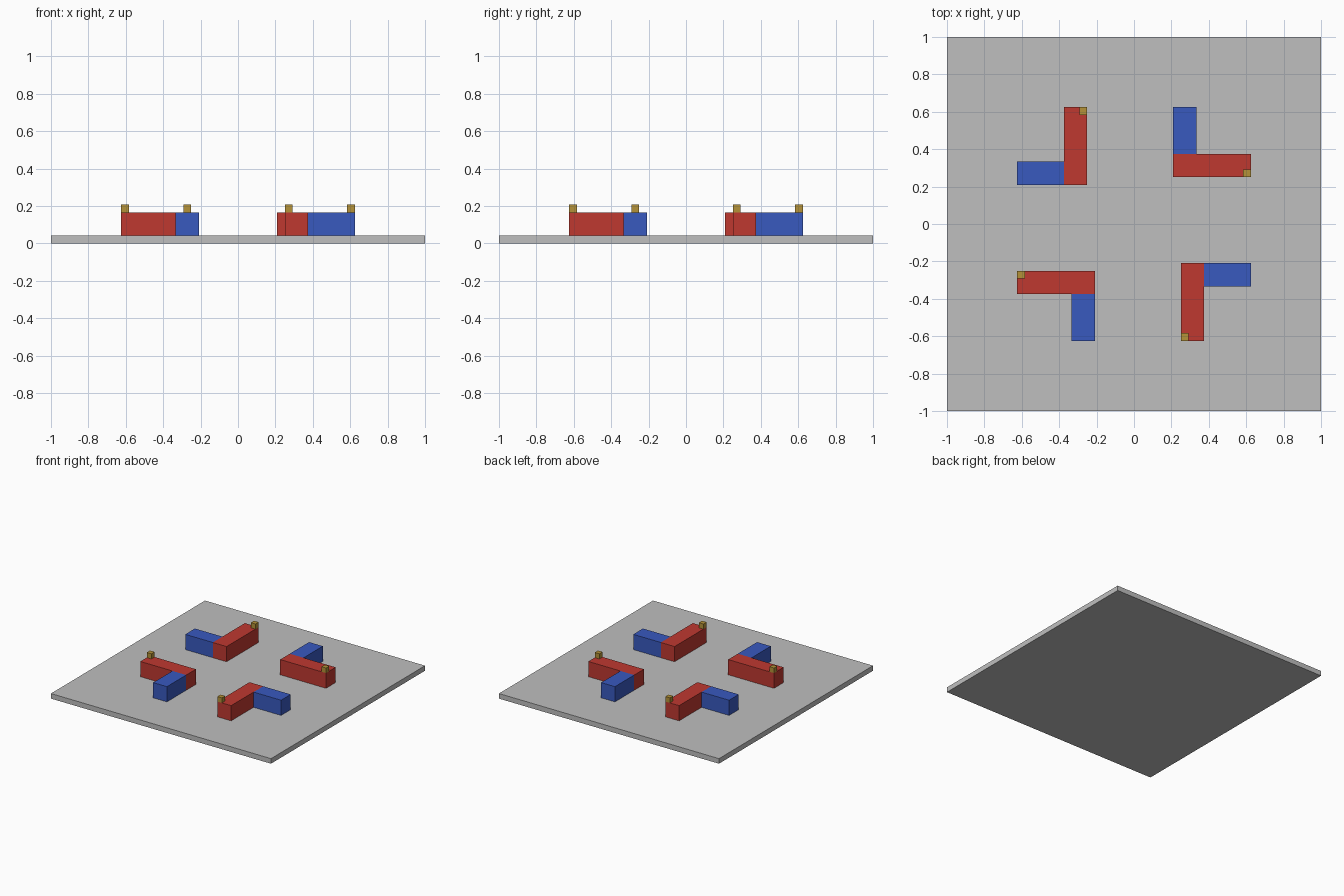
import bpy
import bmesh
from math import pi
from mathutils import Matrix, Vector

if "Cube" in bpy.data.objects:
    bpy.data.objects.remove(bpy.data.objects["Cube"])

U = 1 / 24  # module size: every dimension is a whole number of these


def material(name, rgb):
    mat = bpy.data.materials.new(name)
    mat.use_nodes = True
    colour = (*rgb, 1)
    mat.diffuse_color = colour
    mat.node_tree.nodes["Principled BSDF"].inputs["Base Color"].default_value = colour
    return mat


def box(name, low, high, mat, turn=0):
    """Box between two corners in modules, turned in quarters about z."""
    low, high = Vector(low) * U, Vector(high) * U
    bm = bmesh.new()
    bmesh.ops.create_cube(bm, size=1)
    bmesh.ops.scale(bm, vec=high - low, verts=bm.verts)
    bmesh.ops.translate(bm, vec=(low + high) / 2, verts=bm.verts)
    bm.transform(Matrix.Rotation(turn * pi / 2, 4, "Z"))
    mesh = bpy.data.meshes.new(name)
    bm.to_mesh(mesh)
    bm.free()
    mesh.materials.append(mat)
    obj = bpy.data.objects.new(name, mesh)
    bpy.context.collection.objects.link(obj)
    return obj


grey = material("ground grey", (0.52, 0.52, 0.52))
red = material("red", (0.52, 0.04, 0.03))
blue = material("blue", (0.04, 0.10, 0.52))
gold = material("chimney gold", (0.46, 0.29, 0.04))

# Ground slab
box("ground_slab", (-24, -24, 0), (24, 24, 1), grey)

# Four L-shaped buildings in a pinwheel, each with a small chimney
corners = ["front_left", "back_left", "back_right", "front_right"]
for turn, place in enumerate(corners):
    box(place + "_main_wing", (6, -15, 1), (9, -5, 4), red, turn)
    box(place + "_side_wing", (9, -8, 1), (15, -5, 4), blue, turn)
    box(place + "_chimney", (6, -15, 4), (7, -14, 5), gold, turn)
